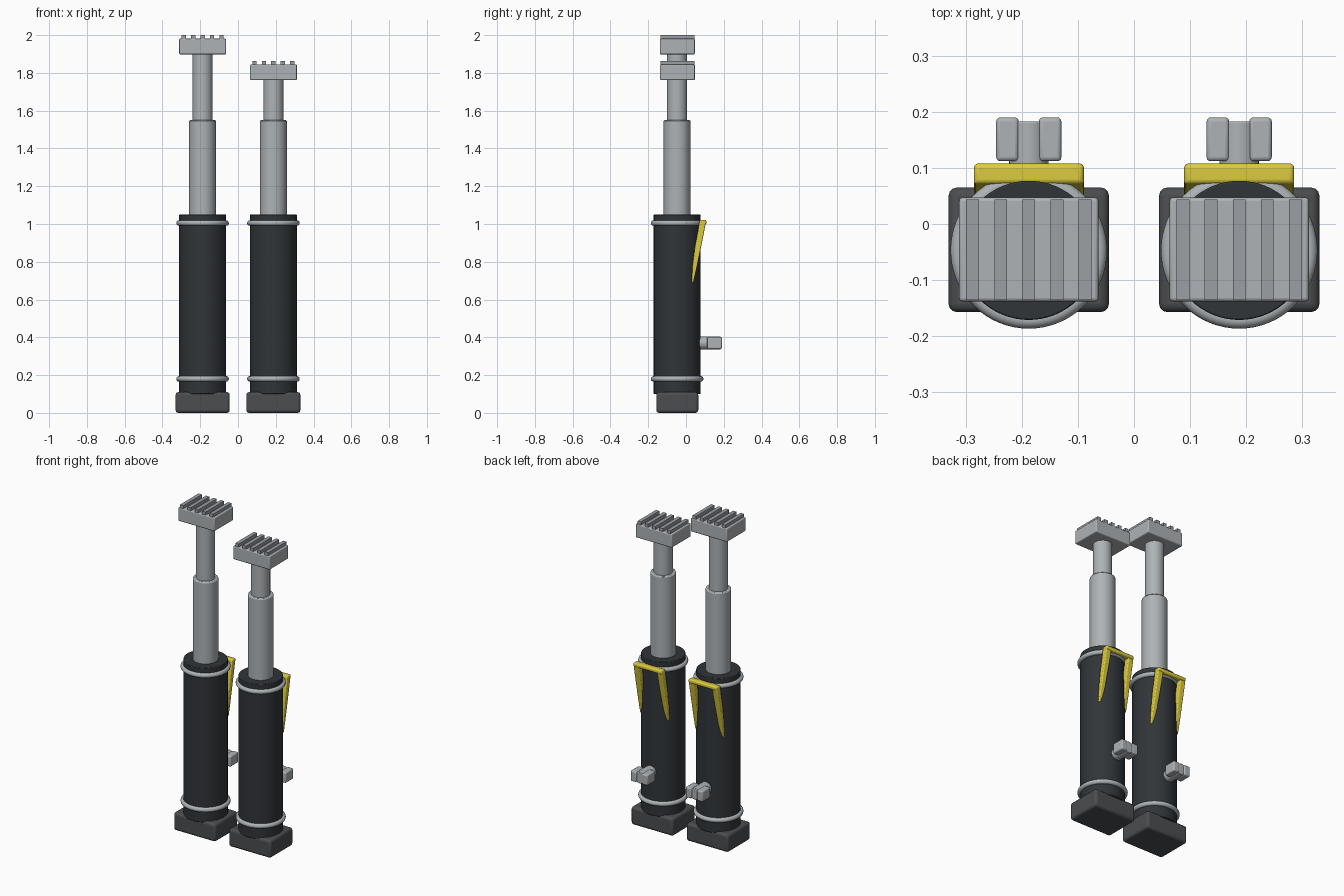
import bpy, bmesh, math

if "Cube" in bpy.data.objects:
    bpy.data.objects.remove(bpy.data.objects["Cube"])

CY = -0.047  # y of the cylinder axes


def material(name, rgb):
    m = bpy.data.materials.new(name)
    m.diffuse_color = (*rgb, 1)
    m.use_nodes = True
    m.node_tree.nodes["Principled BSDF"].inputs["Base Color"].default_value = m.diffuse_color
    return m


BLACK = material("black_paint", (0.03, 0.035, 0.04))
DARK = material("dark_rubber", (0.07, 0.075, 0.08))
STEEL = material("steel", (0.42, 0.45, 0.47))
RIDGE = material("ridge_steel", (0.33, 0.35, 0.38))
YELLOW = material("yellow_paint", (0.72, 0.6, 0.05))


def finish(ob, name, mat, bevel=0.0, segs=3):
    ob.name = name
    ob.data.materials.append(mat)
    if bevel:
        b = ob.modifiers.new("bevel", "BEVEL")
        b.width, b.segments, b.limit_method = bevel, segs, "ANGLE"
    bpy.ops.object.select_all(action="DESELECT")
    ob.select_set(True)
    bpy.context.view_layer.objects.active = ob
    bpy.ops.object.shade_smooth_by_angle(angle=math.radians(35))
    return ob


def box(name, lo, hi, mat, bevel=0.0):
    bpy.ops.mesh.primitive_cube_add(size=1)
    ob = bpy.context.object
    for v in ob.data.vertices:
        v.co = [l + (c + 0.5) * (h - l) for c, l, h in zip(v.co, lo, hi)]
    return finish(ob, name, mat, bevel)


def cylinder(name, x, r, z0, z1, mat, bevel=0.003):
    bpy.ops.mesh.primitive_cylinder_add(vertices=64, radius=r, depth=z1 - z0,
                                        location=(x, CY, (z0 + z1) / 2))
    return finish(bpy.context.object, name, mat, bevel, 2)


def handle_leg(name, x, side):
    # tapered, slightly curved strap: y front, y back, z, inner x offset
    stations = [(0.029, 0.040, 0.69, 0.078), (0.035, 0.060, 0.78, 0.070),
                (0.047, 0.080, 0.88, 0.064), (0.062, 0.096, 0.96, 0.062),
                (0.072, 0.107, 1.02, 0.062)]
    bm = bmesh.new()
    rings = [[bm.verts.new((x + side * ox, y, z)) for ox, y in
              ((i, y0), (0.098, y0), (0.098, y1), (i, y1))]
             for y0, y1, z, i in stations]
    for a, b in zip(rings, rings[1:]):
        for k in range(4):
            n = (k + 1) % 4
            bm.faces.new((a[k], a[n], b[n], b[k]))
    bm.faces.new(rings[0])
    bm.faces.new(rings[-1])
    bmesh.ops.recalc_face_normals(bm, faces=bm.faces)
    me = bpy.data.meshes.new(name)
    bm.to_mesh(me)
    bm.free()
    ob = bpy.data.objects.new(name, me)
    bpy.context.collection.objects.link(ob)
    finish(ob, name, YELLOW, 0.005)


def jack(p, x, head_z):
    # foot and body
    box(p + "foot", (x - 0.143, -0.157, 0), (x + 0.143, 0.065, 0.11), DARK, 0.015)
    cylinder(p + "body", x, 0.124, 0.10, 1.05, BLACK)
    for label, z in (("lower_ring", 0.18), ("upper_ring", 1.005)):
        bpy.ops.mesh.primitive_torus_add(location=(x, CY, z), major_radius=0.125,
                                         minor_radius=0.0145,
                                         major_segments=64, minor_segments=14)
        finish(bpy.context.object, p + label, STEEL)
    # telescoping ram
    cylinder(p + "outer_ram", x, 0.071, 1.04, 1.55, STEEL, 0.006)
    cylinder(p + "inner_ram", x, 0.053, 1.54, head_z + 0.01, STEEL)
    # head with grip ridges
    box(p + "head", (x - 0.124, -0.138, head_z), (x + 0.124, 0.047, head_z + 0.083), STEEL, 0.006)
    for i in range(5):
        c = x + (i - 2) * 0.05
        box(p + "head_ridge", (c - 0.0115, -0.135, head_z + 0.075),
            (c + 0.0115, 0.044, head_z + 0.102), RIDGE)
    # carrying handle
    box(p + "handle_bar", (x - 0.098, 0.071, 0.998), (x + 0.098, 0.108, 1.022), YELLOW, 0.008)
    for s in (-1, 1):
        handle_leg(p + "handle_leg", x, s)
    # rear pump socket with two lugs
    bpy.ops.mesh.primitive_cylinder_add(vertices=32, radius=0.035, depth=0.133,
                                        location=(x, 0.1165, 0.37),
                                        rotation=(math.pi / 2, 0, 0))
    finish(bpy.context.object, p + "pump_socket", STEEL, 0.003, 2)
    for s in (-1, 1):
        a, b = sorted((x + s * 0.018, x + s * 0.058))
        box(p + "pump_lug", (a, 0.112, 0.338), (b, 0.19, 0.402), STEEL, 0.007)


jack("left_", -0.1875, 1.898)
jack("right_", 0.1875, 1.762)
